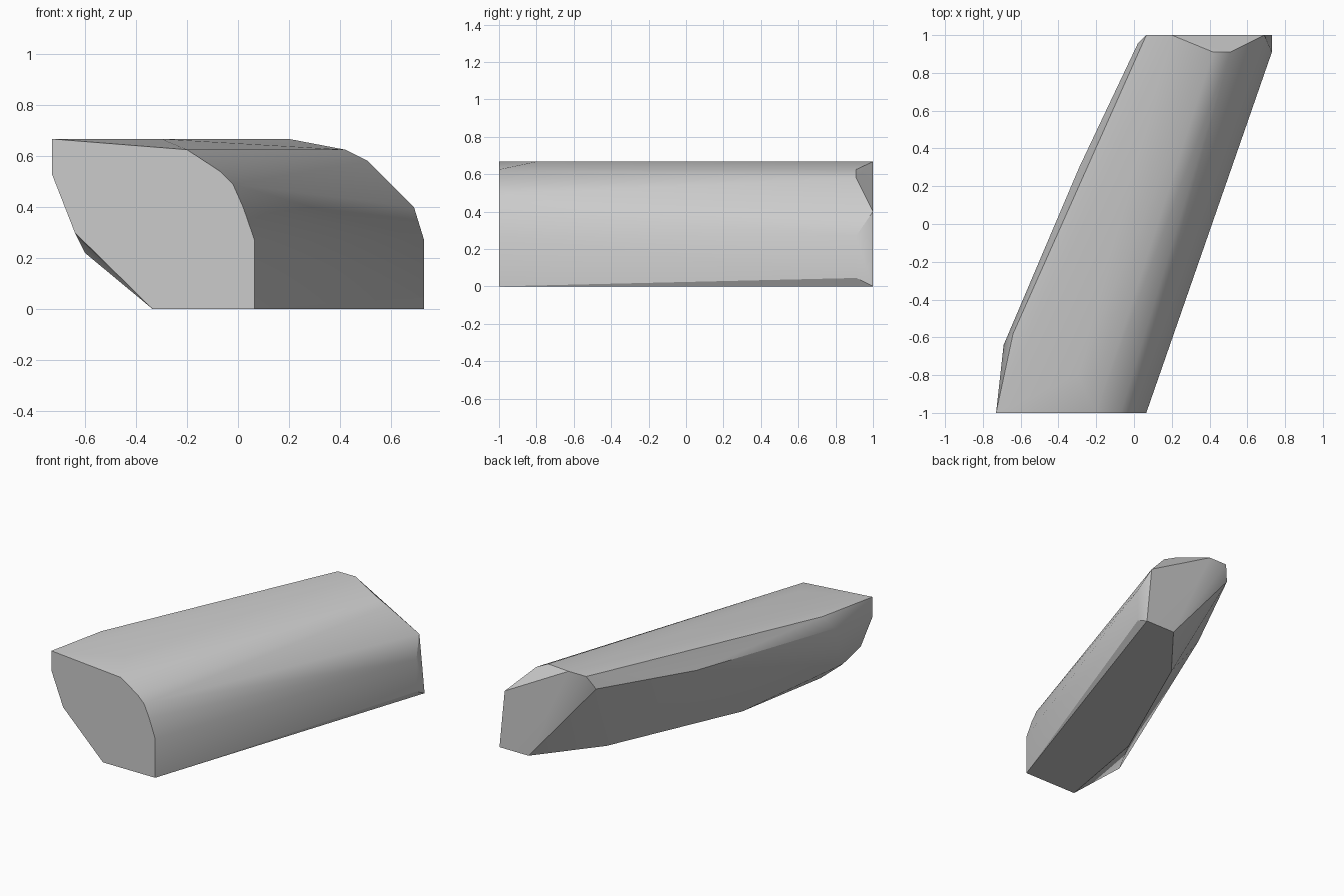
import bpy
import bmesh
import math

# Remove the default object only
default_cube = bpy.data.objects.get("Cube")
if default_cube:
    bpy.data.objects.remove(default_cube, do_unlink=True)


def make_material(name, color):
    material = bpy.data.materials.new(name)
    material.use_nodes = True
    material.diffuse_color = color
    for node in material.node_tree.nodes:
        if node.type == "BSDF_PRINCIPLED":
            node.inputs["Base Color"].default_value = color
            node.inputs["Roughness"].default_value = 0.8
    return material


def section(y, profile):
    """Place an (x, z) profile on the plane at the given depth."""
    return [(x, y, z) for x, z in profile]


def outline(z, path):
    """Place an (x, y) path at the given height."""
    return [(x, y, z) for x, y in path]


def make_convex_solid(name, points, material):
    bm = bmesh.new()
    for point in points:
        bm.verts.new(point)
    hull = bmesh.ops.convex_hull(bm, input=bm.verts)
    loose = {item for item in hull["geom_interior"] + hull["geom_unused"]
             if isinstance(item, bmesh.types.BMVert)}
    bmesh.ops.delete(bm, geom=list(loose), context="VERTS")
    # Join the triangles of each flat facet
    bmesh.ops.dissolve_limit(bm, angle_limit=math.radians(1),
                             verts=bm.verts, edges=bm.edges)
    bmesh.ops.recalc_face_normals(bm, faces=bm.faces)
    mesh = bpy.data.meshes.new(name)
    bm.to_mesh(mesh)
    bm.free()
    solid = bpy.data.objects.new(name, mesh)
    bpy.context.collection.objects.link(solid)
    mesh.materials.append(material)
    # Smooth the rounded flank, keep the cut edges crisp
    bpy.ops.object.select_all(action="DESELECT")
    solid.select_set(True)
    bpy.context.view_layer.objects.active = solid
    bpy.ops.object.shade_smooth_by_angle(angle=math.radians(30))
    return solid


height = 0.667

# Flat front end with its rounded shoulder
front_end = section(-1, [
    (-.73, height), (-.73, .53), (-.64, .3), (-.335, 0), (.065, 0),
    (.065, .27), (.02, .4), (-.02, .49), (-.07, .54), (-.2, .625)])

# Back end with a chipped shoulder
back_end = section(1, [
    (.065, height), (.2, height), (.69, .4), (.73, 0), (.507, 0)])
back_shoulder = section(.91, [(.42, .625), (.51, .58), (.73, .27), (.73, .045)])

# Corners of the flat top and the flat underside
top_corners = outline(height, [(-.64, -.58), (-.3, -.8)])
underside_corners = outline(0, [(.19, .6), (-.215, -.31)])

# Worn edge along the undercut side
worn_edge = [(.02, .955, .575), (-.29, .3, .537), (-.69, -.64, .575),
             (-.6, -.86, .22)]

stone_grey = make_material("stone grey", (.6, .6, .6, 1))
make_convex_solid(
    "stone_block",
    front_end + back_end + back_shoulder + top_corners
    + underside_corners + worn_edge,
    stone_grey)
